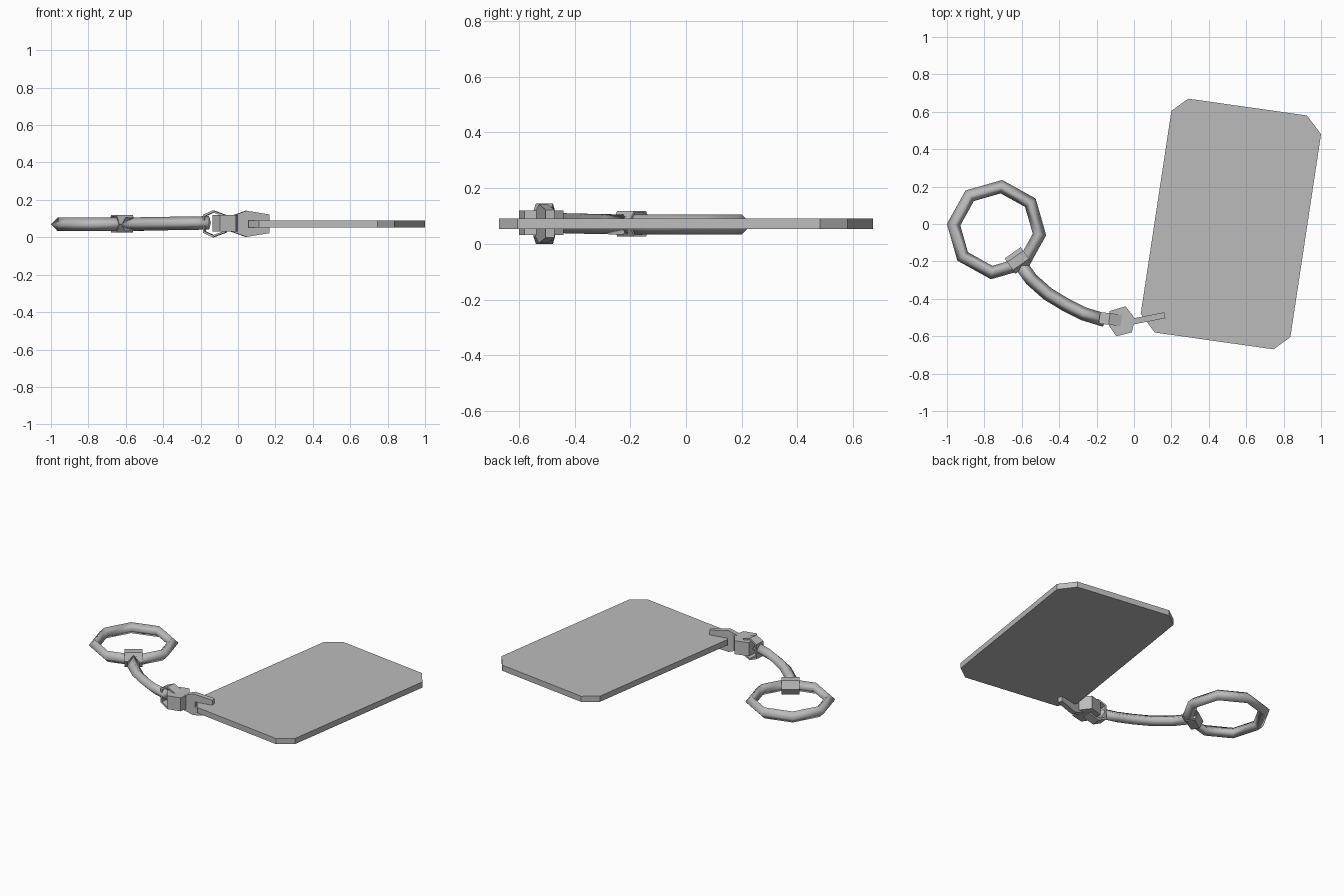
import bpy, bmesh
from math import cos, sin, pi, radians
from mathutils import Matrix, Vector

cube = bpy.data.objects.get("Cube")
if cube:
    bpy.data.objects.remove(cube, do_unlink=True)

grey = bpy.data.materials.new("plain_grey")
grey.use_nodes = True
colour = (0.5, 0.5, 0.5, 1)
grey.diffuse_color = colour
grey.node_tree.nodes["Principled BSDF"].inputs["Base Color"].default_value = colour

MID = 0.072  # height of the centre plane


def finish(name, bm, smooth=False):
    bmesh.ops.recalc_face_normals(bm, faces=bm.faces)
    mesh = bpy.data.meshes.new(name)
    bm.to_mesh(mesh)
    bm.free()
    mesh.materials.append(grey)
    for p in mesh.polygons:
        p.use_smooth = smooth
    obj = bpy.data.objects.new(name, mesh)
    bpy.context.collection.objects.link(obj)
    return obj


def prism(name, outline, depth, matrix=Matrix()):
    """Extrude a flat outline symmetrically about its plane."""
    bm = bmesh.new()
    face = bm.faces.new([bm.verts.new((x, y, -depth / 2)) for x, y in outline])
    ext = bmesh.ops.extrude_face_region(bm, geom=[face])
    top = [v for v in ext["geom"] if isinstance(v, bmesh.types.BMVert)]
    bmesh.ops.translate(bm, verts=top, vec=(0, 0, depth))
    bm.transform(matrix)
    return finish(name, bm)


def band(name, outline, depth, inner, matrix):
    """Open band: outline with a scaled hole, extruded."""
    bm = bmesh.new()
    rings = [[bm.verts.new((x * s, y * s, z)) for x, y in outline]
             for s, z in ((1, -depth / 2), (1, depth / 2),
                          (inner, depth / 2), (inner, -depth / 2))]
    n = len(outline)
    for k in range(4):
        a, b = rings[k], rings[(k + 1) % 4]
        for i in range(n):
            j = (i + 1) % n
            bm.faces.new((a[i], a[j], b[j], b[i]))
    bm.transform(matrix)
    return finish(name, bm)


def tube(name, path, radius, closed=False):
    """Sweep a four-sided diamond section along a near-level path."""
    bm = bmesh.new()
    n = len(path)
    rings = []
    for i, p in enumerate(path):
        before = path[(i - 1) % n] if closed or i else p
        after = path[(i + 1) % n] if closed or i < n - 1 else p
        t = (after - before).normalized()
        side = Vector((t.y, -t.x, 0)).normalized()
        rings.append([bm.verts.new(p + radius * (side * cos(a) + Vector((0, 0, sin(a)))))
                      for a in (0, pi / 2, pi, 3 * pi / 2)])
    for i in range(n if closed else n - 1):
        a, b = rings[i], rings[(i + 1) % n]
        for k in range(4):
            m = (k + 1) % 4
            bm.faces.new((a[k], a[m], b[m], b[k]))
    if not closed:
        bm.faces.new(rings[0])
        bm.faces.new(rings[-1])
    return finish(name, bm, True)


def upright(x, y, angle):
    """Place an outline so that it stands upright, its x along the angle."""
    return (Matrix.Translation((x, y, MID)) @ Matrix.Rotation(radians(angle), 4, 'Z')
            @ Matrix.Rotation(pi / 2, 4, 'X'))


# Tag plate with clipped corners
half = [(0.2, 0.605), (0.29, 0.67), (0.925, 0.58), (1, 0.48)]
centre = 0.518
tag = half + [(2 * centre - x, -y) for x, y in half]
prism("tag_plate", tag, 0.037, Matrix.Translation((0, 0, MID)))

# Eight-sided key ring
ring = [Vector((-0.735 + 0.231 * cos(a), -0.03 + 0.231 * sin(a), 0.069))
        for a in (radians(173.5 + 45 * i) for i in range(8))]
tube("key_ring", ring, 0.036, True)

# Curved cord between ring and clasp
cord = [(-0.6, -0.225), (-0.55, -0.295), (-0.46, -0.375),
        (-0.36, -0.435), (-0.27, -0.48), (-0.155, -0.515)]
tube("cord", [Vector((x, y, 0.069 + 0.008 * i / 5)) for i, (x, y) in enumerate(cord)], 0.036)

# Bands that close around the ring and the clasp
collar = [(-0.05, 0), (-0.026, 0.046), (0.026, 0.046),
          (0.05, 0), (0.026, -0.046), (-0.026, -0.046)]
band("ring_collar", collar, 0.105, 0.86, upright(-0.62, -0.195, -55))
loop = [(-0.063, 0.048), (-0.01, 0.072), (0.06, 0.046),
        (0.06, -0.046), (-0.01, -0.072), (-0.063, -0.048)]
band("clasp_loop", loop, 0.062, 0.84, upright(-0.122, -0.509, -7))

# Six-sided swivel block
block = [(-0.13, -0.465), (-0.045, -0.44), (0.005, -0.505),
         (-0.012, -0.58), (-0.095, -0.6), (-0.135, -0.54)]
prism("swivel_block", block, 0.088, Matrix.Translation((0, 0, MID + 0.004)))

# Forked clip gripping the plate
upper = [(-0.11, 0.035), (-0.06, 0.052), (-0.01, 0.07),
         (0.115, 0.05), (0.115, 0.0185), (0.0, 0.0185)]
fork = upper + [(x, -z) for x, z in reversed(upper)]
prism("fork_clip", fork, 0.032, upright(0.052, -0.51, 11))
